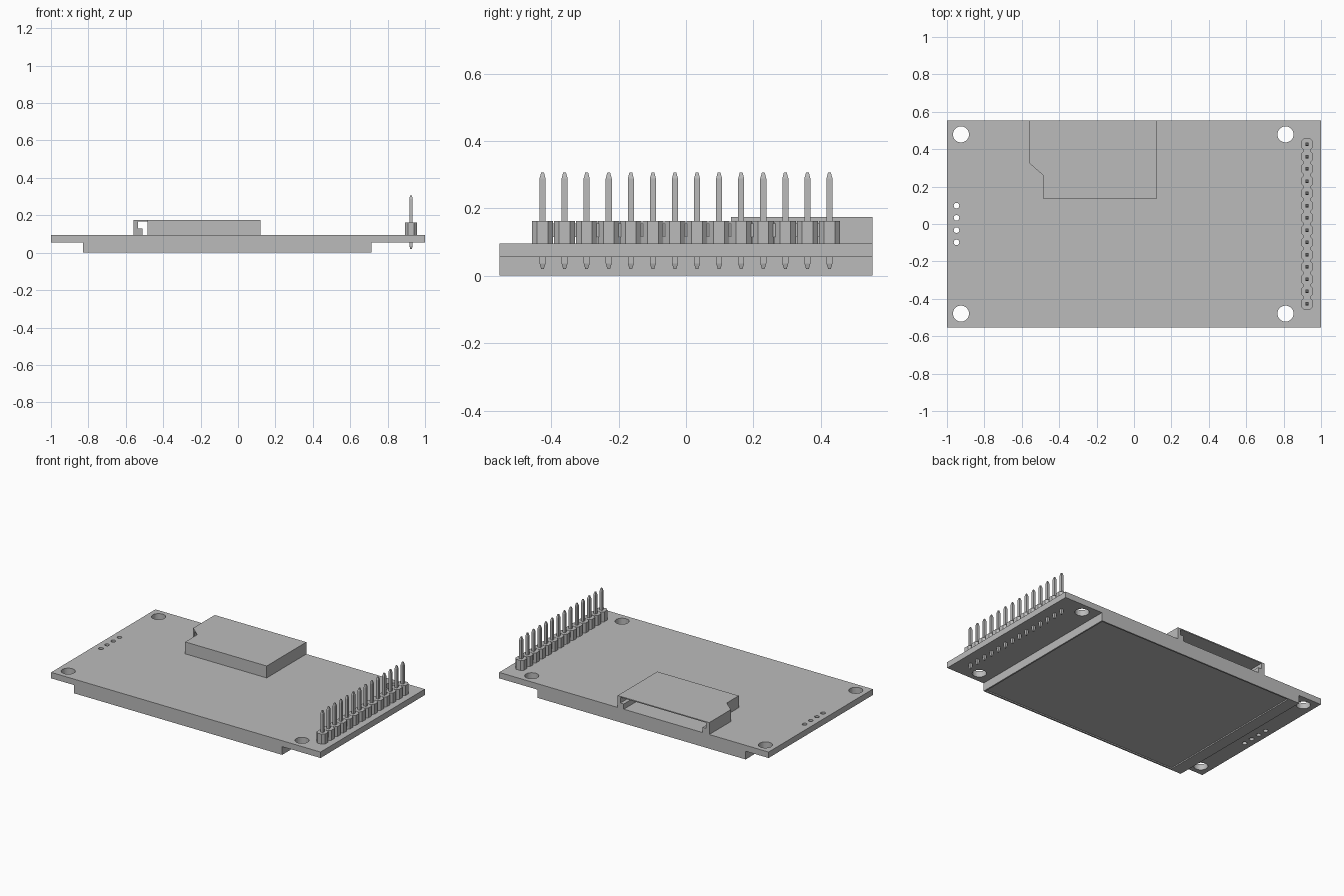
import bpy, bmesh
from mathutils import Matrix

cube = bpy.data.objects.get("Cube")
if cube:
    bpy.data.objects.remove(cube, do_unlink=True)

grey = bpy.data.materials.new("plain grey")
grey.use_nodes = True
COLOUR = (0.5, 0.5, 0.5, 1)
grey.diffuse_color = COLOUR
grey.node_tree.nodes["Principled BSDF"].inputs["Base Color"].default_value = COLOUR


def finish(name, bm):
    bmesh.ops.recalc_face_normals(bm, faces=bm.faces[:])
    mesh = bpy.data.meshes.new(name)
    bm.to_mesh(mesh)
    bm.free()
    mesh.materials.append(grey)
    obj = bpy.data.objects.new(name, mesh)
    bpy.context.collection.objects.link(obj)
    return obj


def add_prism(bm, outline, z0, z1):
    base = bm.faces.new([bm.verts.new((x, y, z0)) for x, y in outline])
    ext = bmesh.ops.extrude_face_region(bm, geom=[base])["geom"]
    top = [v for v in ext if isinstance(v, bmesh.types.BMVert)]
    bmesh.ops.translate(bm, verts=top, vec=(0, 0, z1 - z0))


def add_box(bm, x0, x1, y0, y1, z0, z1):
    add_prism(bm, [(x0, y0), (x1, y0), (x1, y1), (x0, y1)], z0, z1)


def box(name, *size):
    bm = bmesh.new()
    add_box(bm, *size)
    return finish(name, bm)


def cut(target, cutter):
    """Subtract the cutter, bake the result and drop the cutter."""
    cutter.hide_render = True
    mod = target.modifiers.new("cut", 'BOOLEAN')
    mod.operation, mod.solver, mod.object = 'DIFFERENCE', 'EXACT', cutter
    graph = bpy.context.evaluated_depsgraph_get()
    baked = bpy.data.meshes.new_from_object(target.evaluated_get(graph))
    target.modifiers.clear()
    target.data = baked
    bpy.data.objects.remove(cutter, do_unlink=True)


HALF_Y = 0.553
PITCH = 0.0655
BOARD_LOW, BOARD_TOP = 0.055, 0.095

# Circuit board with corner mounting holes and a row of four small holes
board = box("circuit_board", -1, 1, -HALF_Y, HALF_Y, BOARD_LOW, BOARD_TOP)
holes = [(x, y, 0.043, 32) for x in (-0.925, 0.81) for y in (-0.479, 0.479)]
holes += [(-0.949, (i - 1.5) * PITCH, 0.015, 20) for i in range(4)]
bm = bmesh.new()
for x, y, radius, sides in holes:
    bmesh.ops.create_cone(bm, cap_ends=True, segments=sides, radius1=radius,
                          radius2=radius, depth=0.2,
                          matrix=Matrix.Translation((x, y, 0.075)))
cut(board, finish("hole_cutter", bm))

# Display module under the board, with a shallow recessed panel
display = box("display_module", -0.83, 0.715, -HALF_Y, HALF_Y, 0, BOARD_LOW)
cut(display, box("panel_cutter", -0.75, 0.705, -0.543, 0.543, -0.05, 0.008))

# Card socket: hollow housing with a clipped corner, open at the back
bm = bmesh.new()
add_prism(bm, [(-0.56, HALF_Y), (-0.56, 0.325), (-0.485, 0.26),
               (-0.485, 0.133), (0.12, 0.133), (0.12, HALF_Y)], BOARD_TOP, 0.175)
socket = finish("card_socket", bm)
cut(socket, box("upper_slot_cutter", -0.535, 0.1, 0.258, 0.7, 0.13, 0.168))
cut(socket, box("lower_slot_cutter", -0.51, 0.075, 0.258, 0.7, 0.05, 0.135))
cut(socket, box("deep_slot_cutter", -0.465, 0.075, 0.15, 0.7, 0.05, 0.168))

# Pin header: eight-sided housings joined by a narrow strip, and pointed pins
PIN_X = 0.925
rows = [(i - 6.5) * PITCH for i in range(14)]
bm = bmesh.new()
W, C = 0.0315, 0.016
octagon = [(-W, -C), (-C, -W), (C, -W), (W, -C), (W, C), (C, W), (-C, W), (-W, C)]
for y in rows:
    add_prism(bm, [(PIN_X + a, y + b) for a, b in octagon], BOARD_TOP, 0.162)
finish("header_housings", bm)
box("header_strip", PIN_X - 0.018, PIN_X + 0.018, rows[0], rows[-1], 0.115, 0.155)

bm = bmesh.new()
for y in rows:
    rings = []
    for z, r in ((0.02, 0.004), (0.037, 0.009), (0.288, 0.009), (0.307, 0.004)):
        rings.append([bm.verts.new((PIN_X + a * r, y + b * r, z))
                      for a, b in ((-1, -1), (1, -1), (1, 1), (-1, 1))])
    for low, high in zip(rings, rings[1:]):
        for i in range(4):
            j = (i + 1) % 4
            bm.faces.new((low[i], low[j], high[j], high[i]))
    bm.faces.new(rings[0][::-1])
    bm.faces.new(rings[-1])
finish("header_pins", bm)
